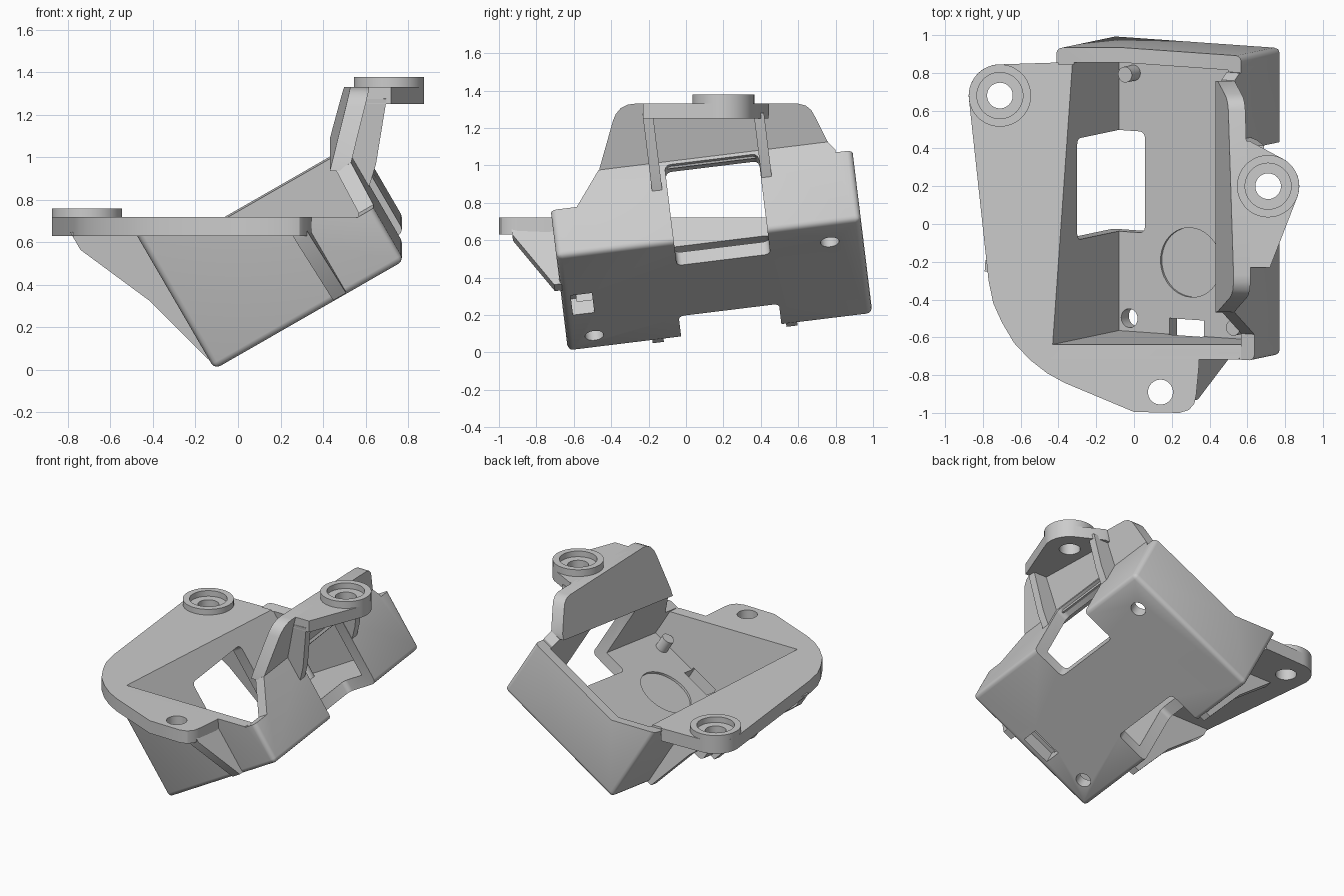
import bpy, bmesh
from math import radians, cos, sin, pi
from mathutils import Matrix, Vector

if "Cube" in bpy.data.objects:
    bpy.data.objects.remove(bpy.data.objects["Cube"])

# Tilted frame of the housing: u across, v along, w up from the floor
TILT = (Matrix.Translation((-0.11, -0.63, 0)) @ Matrix.Rotation(radians(7), 4, 'X')
        @ Matrix.Rotation(radians(-30), 4, 'Y'))
FLAT = Matrix.Identity(4)
L, W, T, TOP = 1.03, 1.64, 0.08, 0.72


def finish(name, bm):
    bmesh.ops.recalc_face_normals(bm, faces=bm.faces)
    me = bpy.data.meshes.new(name)
    bm.to_mesh(me)
    bm.free()
    ob = bpy.data.objects.new(name, me)
    bpy.context.collection.objects.link(ob)
    return ob


def prism(name, pts, a0, a1, axis, m=FLAT, keep_below=None, keep_above=None, bevel=0, warp=None):
    """Extrude a 2D outline along axis 0, 1 or 2 of frame m."""
    bm = bmesh.new()

    def ring(a):
        out = []
        for p in pts:
            c = list(p)
            c.insert(axis, a)
            out.append(bm.verts.new(c))
        return out
    lo, hi = ring(a0), ring(a1)
    bm.faces.new(lo)
    bm.faces.new(hi[::-1])
    n = len(pts)
    for i in range(n):
        bm.faces.new((lo[i], hi[i], hi[(i + 1) % n], lo[(i + 1) % n]))
    if bevel:
        bmesh.ops.bevel(bm, geom=bm.edges[:], offset=bevel, segments=3, profile=0.5, affect='EDGES')
    if warp:
        for v in bm.verts:
            warp(v.co)
    bm.transform(m)
    for z, up in ((keep_below, True), (keep_above, False)):
        if z is None:
            continue
        bmesh.ops.bisect_plane(bm, geom=bm.verts[:] + bm.edges[:] + bm.faces[:], dist=1e-5,
                               plane_co=(0, 0, z), plane_no=(0, 0, 1),
                               clear_outer=up, clear_inner=not up)
        bmesh.ops.holes_fill(bm, edges=[e for e in bm.edges if e.is_boundary], sides=0)
    return finish(name, bm)


def box(name, u, v, w, m=TILT, **kw):
    return prism(name, [(u[0], v[0]), (u[1], v[0]), (u[1], v[1]), (u[0], v[1])], *w, 2, m, **kw)


def arc(cx, cy, r, a0, a1, n=24):
    return [(cx + r * cos(radians(a0 + (a1 - a0) * i / n)),
             cy + r * sin(radians(a0 + (a1 - a0) * i / n))) for i in range(n + 1)]


def rod(name, x, y, r, z0, z1, m=FLAT):
    return prism(name, arc(x, y, r, 0, 360, 40)[:-1], z0, z1, 2, m)


def cut(ob, *cutters):
    for c in cutters:
        c.hide_render = True
        mod = ob.modifiers.new("cut", 'BOOLEAN')
        mod.operation, mod.solver, mod.object = 'DIFFERENCE', 'EXACT', c
        with bpy.context.temp_override(object=ob, active_object=ob, selected_objects=[ob]):
            bpy.ops.object.modifier_apply(modifier=mod.name)
        bpy.data.objects.remove(c)


def boss(name, x, y, z0, z1):
    """Lathed screw boss with a counterbore."""
    prof = [(.068, z0), (.165, z0), (.165, z1), (.122, z1), (.122, z1 - .04), (.068, z1 - .04)]
    bm = bmesh.new()
    n = 48
    rings = [[bm.verts.new((x + r * cos(2 * pi * i / n), y + r * sin(2 * pi * i / n), z))
              for r, z in prof] for i in range(n)]
    for i in range(n):
        a, b = rings[i], rings[(i + 1) % n]
        for j in range(6):
            k = (j + 1) % 6
            bm.faces.new((a[j], b[j], b[k], a[k]))
    return finish(name, bm)


# Housing: rounded tilted box, hollowed and trimmed
housing = box("housing", (0, L), (0, W), (0, 1.3), bevel=.03)
cut(housing,
    box("hollow", (T, L - T), (T, W - T), (T, 2)),
    box("trim_level", (-.3, L - T), (-.3, W - T - .001), (-.3, 2), keep_above=TOP),
    prism("trim_back", [(-.1, .66), (.3, .43), (1.2, .43), (1.2, 1.5), (-.1, 1.5)],
          W - T - .01, W + .1, 1, TILT),
    prism("trim_right", [(-.1, .29), (.14, .29), (.28, .5), (1.515, .5), (1.56, .43),
                         (1.8, .43), (1.8, 1.5), (-.1, 1.5)], L - T - .01, L + .1, 0, TILT),
    box("window_left", (-.1, .24), (.61, 1.15), (-.1, .52), bevel=.03),
    box("window_right", (.78, 1.2), (.633, 1.137), (-.1, .48), bevel=.03),
    box("slot", (.39, .6), (.05, .165), (-.1, .1)),
    rod("hole_front", .145, .15, .05, -.1, .15, TILT),
    rod("hole_back", .83, 1.46, .05, -.1, .15, TILT),
    rod("floor_recess", .52, .47, .185, .065, .15, TILT))

# Locating pegs on the floor
rod("peg_back", .17, 1.46, .042, .06, .17, TILT)
rod("peg_front", .83, .15, .042, .06, .17, TILT)

# Level mounting flange with two fixing points
flange = prism("flange", [(-.40, .855)] + arc(-.71, .68, .165, 90, 186) +
               [(-.77, -.3), (-.745, -.42), (-.70, -.52), (-.635, -.63), (-.55, -.72),
                (-.46, -.79), (-.37, -.84), (0, -.995), (.24, -1.0), (.29, -.985),
                (.32, -.95), (.33, -.9), (.345, -.74), (.345, -.69), (-.46, -.69)],
               .63, TOP, 2)
cut(flange, rod("bore", -.71, .68, .15, .5, .9), rod("bore", .14, -.89, .066, .5, .9))
boss("flange_boss", -.71, .68, .63, .76)

# Upper wall leaning outward above the bend
def lean(co):
    co.x += .532 + .257 * (co.z - (.975 + .123 * (co.y + .468)))


prism("upper_wall", [(-.468, .935), (-.462, .985), (-.39, 1.24), (-.375, 1.275), (-.35, 1.305),
                     (-.31, 1.325), (-.27, 1.33), (.6, 1.33), (.64, 1.32), (.67, 1.295),
                     (.69, 1.26), (.758, 1.126), (.758, 1.086)], -.09, 0, 0, warp=lean)

# Ear with boss on the upper wall
ear = prism("ear", [(.57, .44), (.61, .44)] + arc(.71, .2, .165, 65, -20) +
            [(.72, -.23), (.57, -.23)], 1.25, 1.33, 2)
cut(ear, rod("bore", .71, .2, .15, 1.1, 1.5))
boss("ear_boss", .71, .2, 1.25, 1.378)

# Stiffening ribs: under the flange, behind the ear, at the front
for i, v in enumerate((.455, 1.175)):
    prism(f"flange_rib_{i}", [(.02, .01), (-.03, .01), (-.13, .39), (-.29, .76), (-.29, .95),
                              (.02, .95)], v, v + .06, 1, TILT, keep_below=.65)
for i, v in enumerate((.55, 1.14)):
    prism(f"ear_rib_{i}", [(1.0, .33), (1.03, .33), (1.11, .405), (1.31, .65), (1.2, .71),
                           (.99, .5)], v, v + .055, 1, TILT, keep_below=1.28)
prism("front_rib", [(.03, .01), (-.03, .01), (-.22, .35), (-.22, .5), (.03, .5)],
      .65, .72, 0, TILT, keep_below=.70)

# Smooth rounded edges, keep corners crisp
for ob in bpy.context.scene.objects:
    ob.select_set(True)
    bpy.context.view_layer.objects.active = ob
bpy.ops.object.shade_smooth_by_angle(angle=radians(31))
